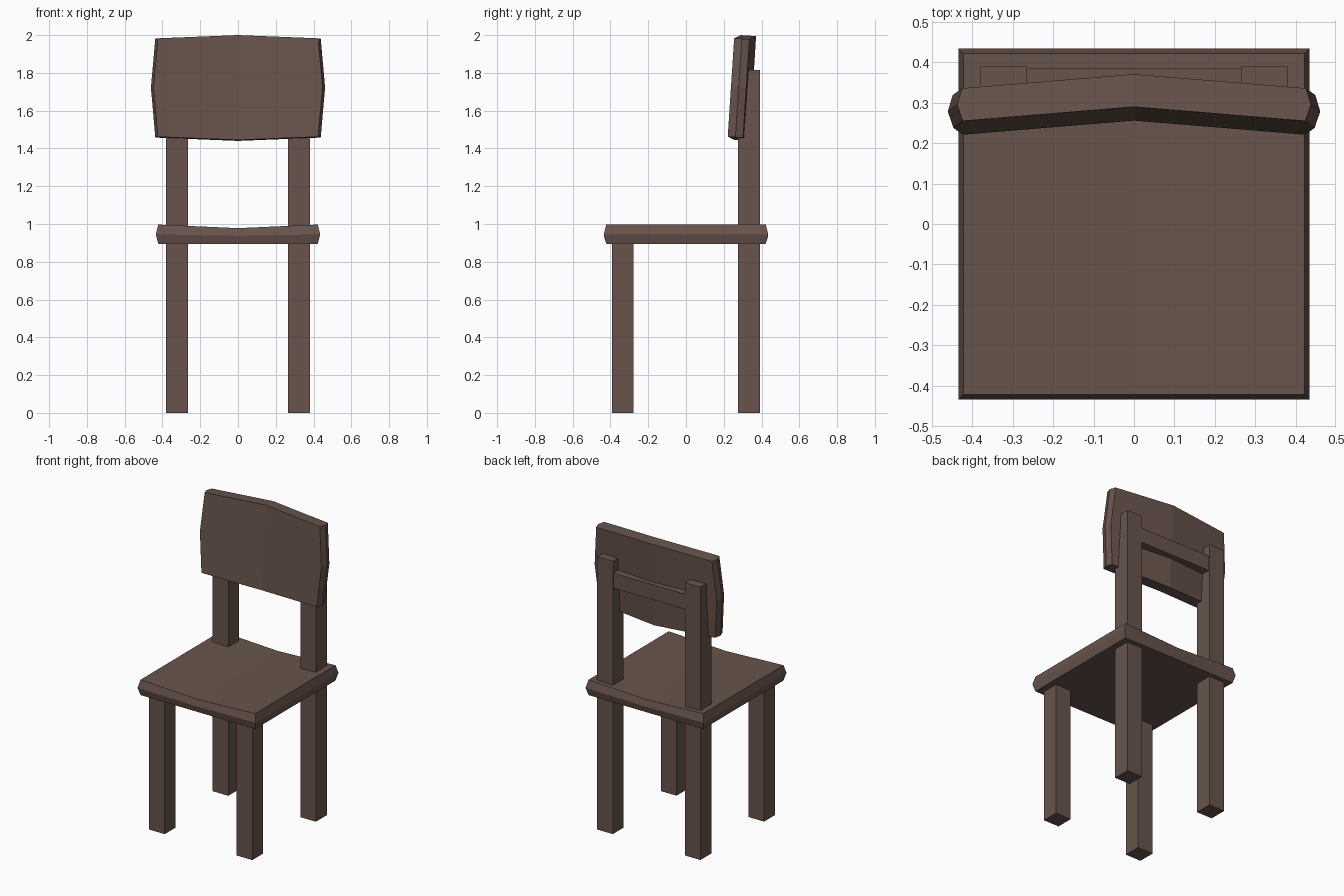
import bpy

if "Cube" in bpy.data.objects:
    bpy.data.objects.remove(bpy.data.objects["Cube"])

wood = bpy.data.materials.new("wood")
wood.diffuse_color = (0.14, 0.088, 0.073, 1)
wood.use_nodes = True
wood.node_tree.nodes["Principled BSDF"].inputs["Base Color"].default_value = wood.diffuse_color


def make(name, verts, faces):
    me = bpy.data.meshes.new(name)
    me.from_pydata(verts, [], faces)
    me.materials.append(wood)
    ob = bpy.data.objects.new(name, me)
    bpy.context.collection.objects.link(ob)
    return ob


def loft(name, rings):
    """Skin a stack of equal point rings, bottom to top, and cap it."""
    n = len(rings[0])
    faces = [(k * n + i, k * n + (i + 1) % n, (k + 1) * n + (i + 1) % n, (k + 1) * n + i)
             for k in range(len(rings) - 1) for i in range(n)]
    # caps split along the centre line (ring starts and is halved at x = 0)
    h = n // 2
    for base, flip in ((0, True), ((len(rings) - 1) * n, False)):
        for half in (list(range(h + 1)), list(range(h, n)) + [0]):
            f = [base + i for i in half]
            faces.append(f[::-1] if flip else f)
    return make(name, [p for r in rings for p in r], faces)


def box(name, x0, x1, y0, y1, z0, z1):
    rings = [[((x0 + x1) / 2, y0, z), (x1, y0, z), (x1, y1, z),
              ((x0 + x1) / 2, y1, z), (x0, y1, z), (x0, y0, z)] for z in (z0, z1)]
    return loft(name, rings)


# Legs: short front pair, tall back pair
for side, x in (("left", -0.3225), ("right", 0.3225)):
    box("front_leg_" + side, x - 0.0575, x + 0.0575, -0.392, -0.278, 0, 0.92)
    box("back_leg_" + side, x - 0.0575, x + 0.0575, 0.276, 0.391, 0, 1.815)


# Seat: bulging edge, top dished along the centre line
def seat_ring(r, z, dip):
    return [(0, -r, z - dip), (r, -r, z), (r, r, z),
            (0, r, z - dip), (-r, r, z), (-r, -r, z)]


loft("seat", [seat_ring(0.422, 0.895, 0), seat_ring(0.435, 0.945, 0.008),
              seat_ring(0.422, 0.997, 0.019)])


# Backrest: V-bent tilted panel with pointed side edges
def back_ring(w, y, z, arch):
    t, bend, drop = 0.081, 0.035, 0.005
    right = [(w - 0.014, y, z), (w, y + t / 2, z - drop / 2), (w - 0.012, y + t, z - drop)]
    left = [(-a, b, c) for a, b, c in reversed(right)]
    return ([(0, y + bend, z + arch)] + right
            + [(0, y + bend + t, z + arch - drop)] + left)


loft("backrest", [back_ring(0.438, 0.221, 1.462, -0.017),
                  back_ring(0.461, 0.238, 1.725, 0),
                  back_ring(0.438, 0.255, 1.983, 0.017)])

# Rail joining the back legs behind the backrest
box("back_rail", -0.27, 0.27, 0.295, 0.386, 1.635, 1.735)
